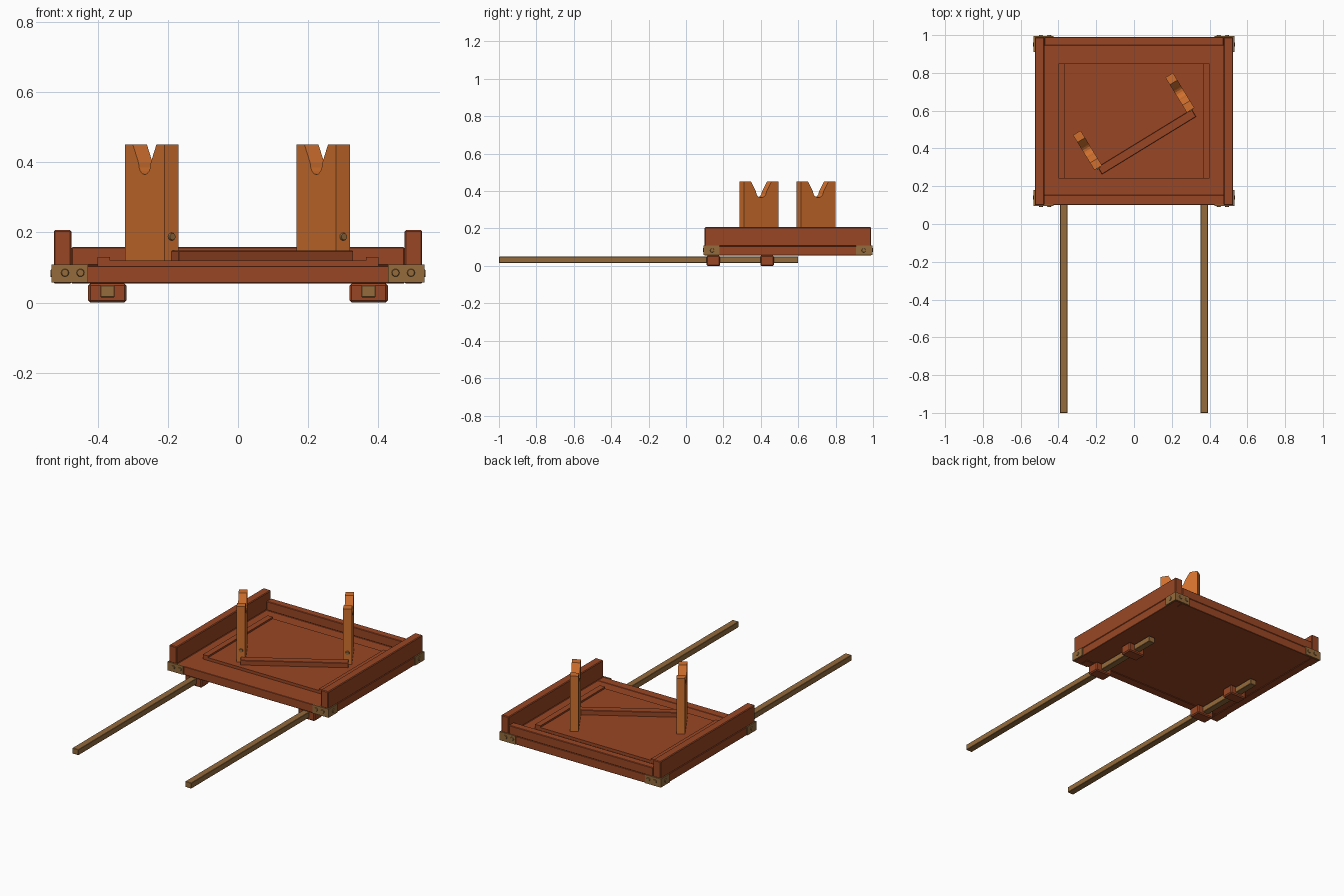
import bpy, bmesh, math
from mathutils import Vector, Matrix

old = bpy.data.objects.get("Cube")
if old:
    bpy.data.objects.remove(old, do_unlink=True)


def srgb(*c):
    return tuple(((v + 0.055) / 1.055) ** 2.4 for v in c) + (1.0,)


def material(name, colour):
    m = bpy.data.materials.new(name)
    m.use_nodes = True
    m.diffuse_color = colour
    m.node_tree.nodes["Principled BSDF"].inputs["Base Color"].default_value = colour
    return m


RED_WOOD = material("reddish wood", srgb(0.60, 0.275, 0.14))
ORANGE_WOOD = material("orange wood", srgb(0.82, 0.44, 0.18))
BRONZE = material("dull bronze", srgb(0.58, 0.42, 0.235))


def finish(name, bm, mat, bevel=0):
    bmesh.ops.recalc_face_normals(bm, faces=bm.faces)
    mesh = bpy.data.meshes.new(name)
    bm.to_mesh(mesh)
    bm.free()
    mesh.materials.append(mat)
    ob = bpy.data.objects.new(name, mesh)
    bpy.context.collection.objects.link(ob)
    if bevel:
        mod = ob.modifiers.new("edge", 'BEVEL')
        mod.width, mod.segments = bevel, 1
    return ob


def box(name, x, y, z, mat, bevel=0):
    """Box given as (low, high) ranges on each axis."""
    bm = bmesh.new()
    bmesh.ops.create_cube(bm, size=1)
    for v in bm.verts:
        v.co = [r[0] + (c + 0.5) * (r[1] - r[0]) for c, r in zip(v.co, (x, y, z))]
    return finish(name, bm, mat, bevel)


def bolt(name, centre, axis, radius, depth, mat):
    bm = bmesh.new()
    turn = Vector(axis).to_track_quat('Z', 'Y').to_matrix().to_4x4()
    bmesh.ops.create_cone(bm, cap_ends=True, segments=12, radius1=radius,
                          radius2=radius * 0.8, depth=depth,
                          matrix=Matrix.Translation(centre) @ turn)
    return finish(name, bm, mat)


# Tray base: floor and lower frame
FRONT, BACK, SIDE = 0.10, 0.99, 0.525
LOW, MID = 0.055, 0.105
box("floor", (-0.475, 0.475), (0.15, 0.945), (0.058, 0.103), RED_WOOD)
box("front_rail", (-0.475, 0.475), (FRONT, 0.153), (LOW, MID), RED_WOOD, 0.002)
box("back_rail", (-0.475, 0.475), (0.945, BACK), (LOW, MID), RED_WOOD, 0.002)
box("back_board", (-0.475, 0.475), (0.945, BACK), (MID, 0.158), RED_WOOD, 0.003)

# Raised inner panel
box("inner_panel", (-0.365, 0.365), (0.24, 0.85), (0.10, 0.12), RED_WOOD)

for s, side in ((-1, "right"), (1, "left")):
    def span(a, b):
        return tuple(sorted((s * a, s * b)))

    # Side frame, side wall and panel strip
    box(side + "_rail", span(0.475, SIDE), (FRONT, BACK), (LOW, MID), RED_WOOD, 0.002)
    box(side + "_wall", span(0.475, SIDE), (FRONT, BACK), (MID, 0.207), RED_WOOD, 0.004)
    box(side + "_panel_strip", span(0.365, 0.40), (0.24, 0.85), (0.10, 0.13), RED_WOOD)

    # Carrying pole and its two holders
    box(side + "_pole", span(0.352, 0.392), (-1.0, 0.60), (0.015, 0.049), BRONZE, 0.002)
    for y, place in ((0.11, "front"), (0.397, "middle")):
        box(f"{side}_{place}_pole_holder", span(0.318, 0.427), (y, y + 0.073),
            (0, LOW), RED_WOOD, 0.006)

    # Corner brackets with bolts
    for edge, d, place in ((FRONT, -1, "front"), (BACK, 1, "back")):
        name = f"{side}_{place}_bracket"
        z = (0.057, 0.108)
        box(name + "_end", span(0.427, 0.531), sorted((edge - d * 0.002, edge + d * 0.006)), z, BRONZE)
        box(name + "_side", span(0.523, 0.531), sorted((edge + d * 0.006, edge - d * 0.08)), z, BRONZE)
        for i, x in enumerate((0.449, 0.493)):
            bolt(f"{name}_bolt_{i + 1}", (s * x, edge + d * 0.007, 0.085), (0, d, 0), 0.012, 0.006, BRONZE)
        bolt(name + "_side_bolt", (s * 0.532, edge - d * 0.04, 0.083), (s, 0, 0), 0.012, 0.006, BRONZE)

# Diagonal rack: two notched uprights joined by a low crossbar
ANGLE = math.radians(31.5)
ALONG = Vector((math.cos(ANGLE), math.sin(ANGLE), 0))
FORWARD = Vector((math.sin(ANGLE), -math.cos(ANGLE), 0))
HALF, THICK, TOP, BOTTOM = 0.1085, 0.047, 0.45, 0.11


def notched_upright(name, centre):
    outline = [(-HALF, BOTTOM), (HALF, BOTTOM), (HALF, TOP), (0.064, TOP)]
    # rounded bottom of the notch, from one side to the other
    for i in range(9):
        a = -math.pi * i / 8
        outline.append((0.033 * math.cos(a), 0.398 + 0.033 * math.sin(a)))
    outline += [(-0.064, TOP), (-HALF, TOP)]
    bm = bmesh.new()
    face = bm.faces.new([bm.verts.new(centre + FORWARD * u - ALONG * THICK / 2 + Vector((0, 0, z)))
                         for u, z in outline])
    ext = bmesh.ops.extrude_face_region(bm, geom=[face])["geom"]
    bmesh.ops.translate(bm, vec=ALONG * THICK,
                        verts=[g for g in ext if isinstance(g, bmesh.types.BMVert)])
    finish(name, bm, ORANGE_WOOD)
    bolt(name + "_bolt", centre + FORWARD * (HALF + 0.002) + Vector((0, 0, 0.188)),
         FORWARD, 0.012, 0.008, BRONZE)


notched_upright("right_upright", Vector((-0.246, 0.39, 0)))
notched_upright("left_upright", Vector((0.243, 0.695, 0)))

bar = box("crossbar", (-0.292, 0.292), (-0.0225, 0.0225), (0.11, 0.148), RED_WOOD, 0.002)
bar.location = (0.068, 0.435, 0)
bar.rotation_euler.z = ANGLE
